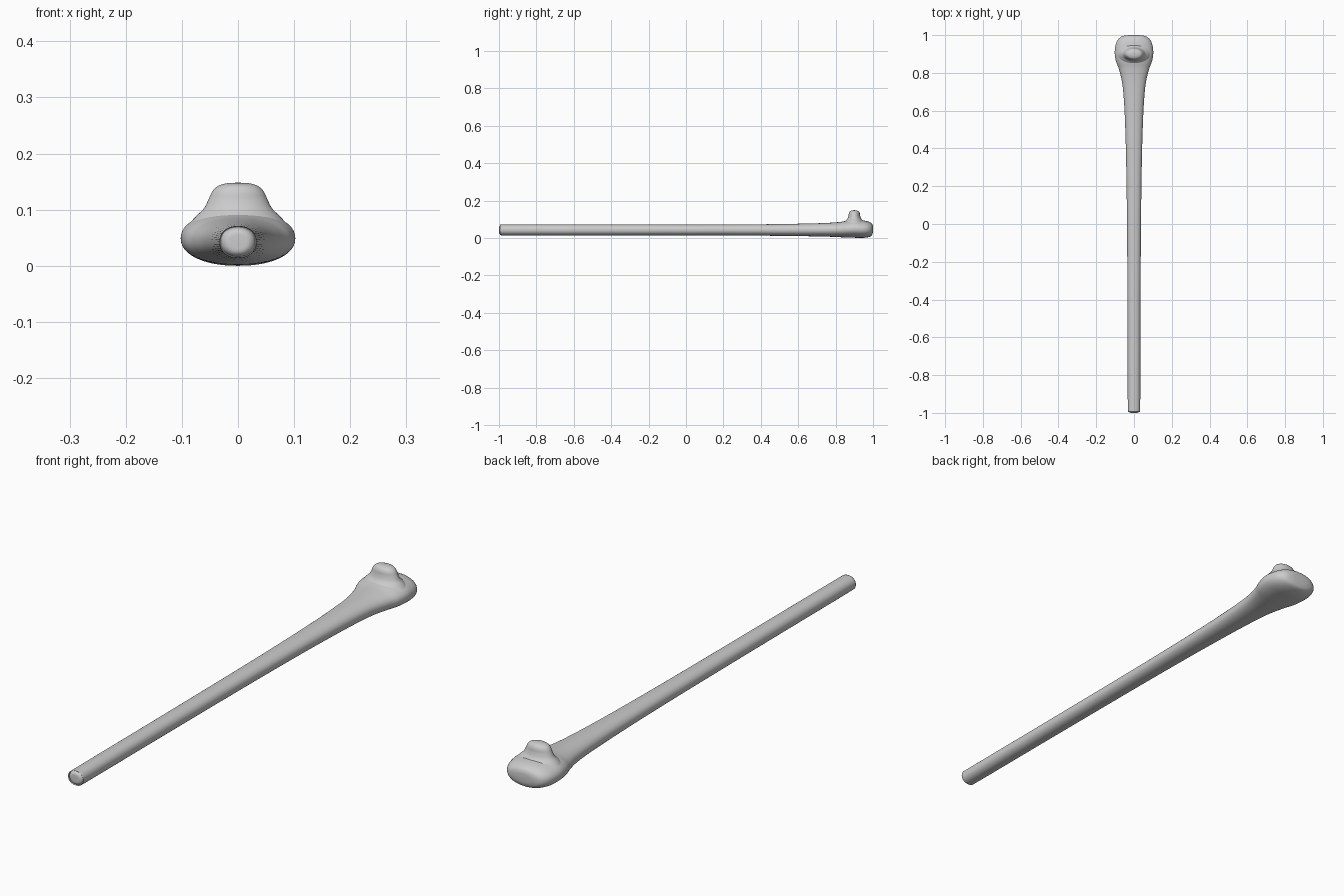
import bpy, bmesh, math
from mathutils import Vector

if "Cube" in bpy.data.objects:
    bpy.data.objects.remove(bpy.data.objects["Cube"])


def smooth_path(points, steps=6):
    """Catmull-Rom interpolation of section parameters."""
    pts = [Vector(p) for p in points]
    out = []
    for i in range(len(pts) - 1):
        a, b = pts[max(i - 1, 0)], pts[i]
        c, d = pts[i + 1], pts[min(i + 2, len(pts) - 1)]
        for k in range(steps):
            t = k / steps
            out.append(0.5 * (2 * b + (c - a) * t + (2 * a - 5 * b + 4 * c - d) * t * t
                              + (3 * b - a - 3 * c + d) * t ** 3))
    out.append(pts[-1])
    return out


def spow(v, e):
    return math.copysign(abs(v) ** e, v)


def loft(name, rings):
    """Skin a list of equal-length point rings and close both ends."""
    bm = bmesh.new()
    loops = [[bm.verts.new(p) for p in ring] for ring in rings]
    n = len(loops[0])
    for a, b in zip(loops, loops[1:]):
        for i in range(n):
            j = (i + 1) % n
            bm.faces.new((a[i], a[j], b[j], b[i]))
    bm.faces.new(loops[0])
    bm.faces.new(loops[-1])
    bmesh.ops.recalc_face_normals(bm, faces=bm.faces)
    for f in bm.faces:
        f.smooth = True
    mesh = bpy.data.meshes.new(name)
    bm.to_mesh(mesh)
    bm.free()
    obj = bpy.data.objects.new(name, mesh)
    bpy.context.collection.objects.link(obj)
    return obj


SEG = 48
ANG = [2 * math.pi * i / SEG for i in range(SEG)]

# Shaft flaring into the head: y, half width, bottom z, top z
body = [
    (-1.0, 0.008, 0.038, 0.052),
    (-0.998, 0.022, 0.025, 0.064),
    (-0.985, 0.031, 0.018, 0.071),
    (-0.95, 0.033, 0.016, 0.073),
    (-0.5, 0.034, 0.016, 0.073),
    (0.0, 0.037, 0.016, 0.073),
    (0.3, 0.041, 0.015, 0.074),
    (0.5, 0.046, 0.013, 0.076),
    (0.65, 0.053, 0.011, 0.079),
    (0.75, 0.063, 0.009, 0.082),
    (0.82, 0.080, 0.006, 0.087),
    (0.86, 0.095, 0.004, 0.094),
    (0.90, 0.102, 0.003, 0.099),
    (0.94, 0.099, 0.002, 0.096),
    (0.97, 0.089, 0.005, 0.091),
    (0.99, 0.070, 0.012, 0.082),
    (0.998, 0.045, 0.026, 0.070),
    (1.0, 0.015, 0.042, 0.055),
]
rings = []
for y, w, lo, hi in smooth_path(body):
    mid, h = (lo + hi) / 2, (hi - lo) / 2
    rings.append([(w * spow(math.cos(a), 0.92), y, mid + h * spow(math.sin(a), 0.92))
                  for a in ANG])
loft("shaft_and_head", rings)

# Raised knob with a flared root: half width x, half depth y, z
knob = [
    (0.090, 0.066, 0.074),
    (0.074, 0.050, 0.091),
    (0.061, 0.038, 0.104),
    (0.053, 0.032, 0.119),
    (0.046, 0.029, 0.134),
    (0.036, 0.023, 0.144),
    (0.020, 0.012, 0.149),
    (0.004, 0.003, 0.150),
]
loft("knob", [[(rx * math.cos(a), 0.9 + ry * math.sin(a), z) for a in ANG]
              for rx, ry, z in smooth_path(knob)])

# Rest the model exactly on the ground
low = min(v.co.z for o in bpy.data.objects for v in o.data.vertices)
for o in bpy.data.objects:
    o.location.z -= low
